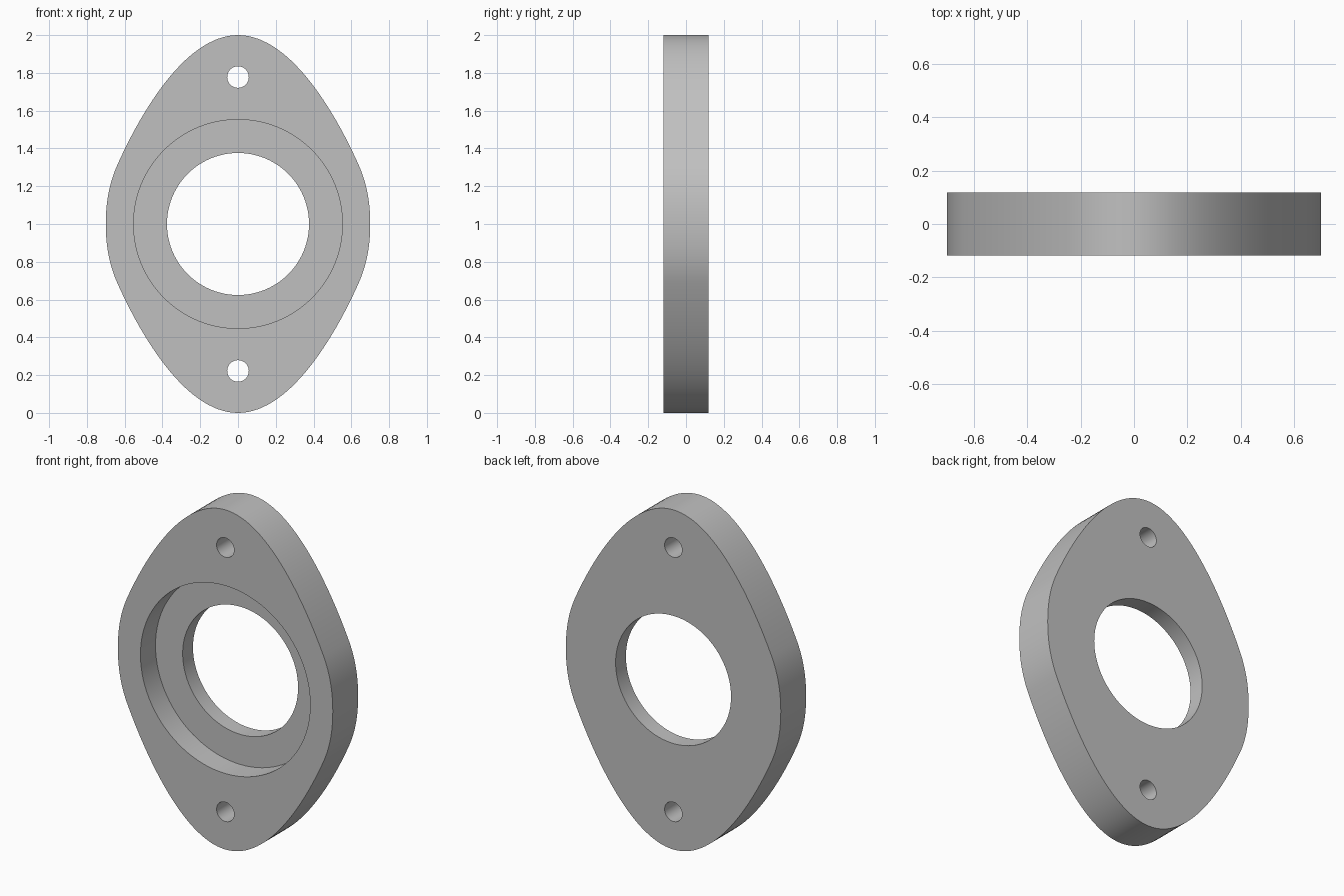
import bpy, bmesh, math
from mathutils import Vector
from mathutils.geometry import interpolate_bezier

if "Cube" in bpy.data.objects:
    bpy.data.objects.remove(bpy.data.objects["Cube"])

HALF = 0.118          # half the plate thickness
STEP = 0.022          # depth position of the recess floor
MID = 1.0             # height of the centre

steel = bpy.data.materials.new("plain grey")
steel.use_nodes = True
grey = (0.53, 0.53, 0.53, 1)
steel.diffuse_color = grey
steel.node_tree.nodes["Principled BSDF"].inputs["Base Color"].default_value = grey


def quarter_outline():
    """Side curve, then a long sweep up to the rounded tip."""
    tip, tip_h = Vector((0, 1)), Vector((0.28, 1))
    bend, bend_lo, bend_hi = Vector((0.64, 0.31)), Vector((0.68, 0.22)), Vector((0.52, 0.58))
    side, side_h = Vector((0.7, 0)), Vector((0.7, 0.12))
    lower = interpolate_bezier(side, side_h, bend_lo, bend, 16)
    upper = interpolate_bezier(bend, bend_hi, tip_h, tip, 32)
    return [p.to_2d() for p in lower + upper[1:]]


def link(name, bm):
    bmesh.ops.recalc_face_normals(bm, faces=bm.faces)
    mesh = bpy.data.meshes.new(name)
    bm.to_mesh(mesh)
    bm.free()
    obj = bpy.data.objects.new(name, mesh)
    bpy.context.collection.objects.link(obj)
    mesh.materials.append(steel)
    return obj


def cutter(name, radius, z, y0, y1, sides):
    """Cylinder along y, used to bore the plate."""
    bm = bmesh.new()
    ring = [bm.verts.new((radius * math.cos(a), y0, z + radius * math.sin(a)))
            for a in (math.tau * i / sides for i in range(sides))]
    face = bm.faces.new(ring)
    new = bmesh.ops.extrude_face_region(bm, geom=[face])["geom"]
    bmesh.ops.translate(bm, vec=(0, y1 - y0, 0),
                        verts=[v for v in new if isinstance(v, bmesh.types.BMVert)])
    obj = link(name, bm)
    obj.hide_render = True
    return obj


# Flange plate: mirrored quarter outline, extruded through its thickness
q = quarter_outline()
half = q + [Vector((-p.x, p.y)) for p in reversed(q[:-1])]
outline = half + [Vector((-p.x, -p.y)) for p in half[1:-1]]
bm = bmesh.new()
front = bm.faces.new([bm.verts.new((p.x, -HALF, MID + p.y)) for p in outline])
new = bmesh.ops.extrude_face_region(bm, geom=[front])["geom"]
bmesh.ops.translate(bm, vec=(0, 2 * HALF, 0),
                    verts=[v for v in new if isinstance(v, bmesh.types.BMVert)])
plate = link("flange_plate", bm)

# Centre bore, front recess and two bolt holes
cutters = [
    cutter("bore_cutter", 0.376, MID, -1, 1, 96),
    cutter("recess_cutter", 0.553, MID, -1, STEP, 96),
    cutter("upper_bolt_cutter", 0.057, MID + 0.778, -1, 1, 48),
    cutter("lower_bolt_cutter", 0.057, MID - 0.778, -1, 1, 48),
]
bpy.context.view_layer.objects.active = plate
plate.select_set(True)
for c in cutters:
    mod = plate.modifiers.new(c.name, "BOOLEAN")
    mod.operation, mod.solver, mod.object = "DIFFERENCE", "EXACT", c
    bpy.ops.object.modifier_apply(modifier=mod.name)
for c in cutters:
    bpy.data.objects.remove(c)

bpy.ops.object.shade_smooth_by_angle(angle=math.radians(30))
